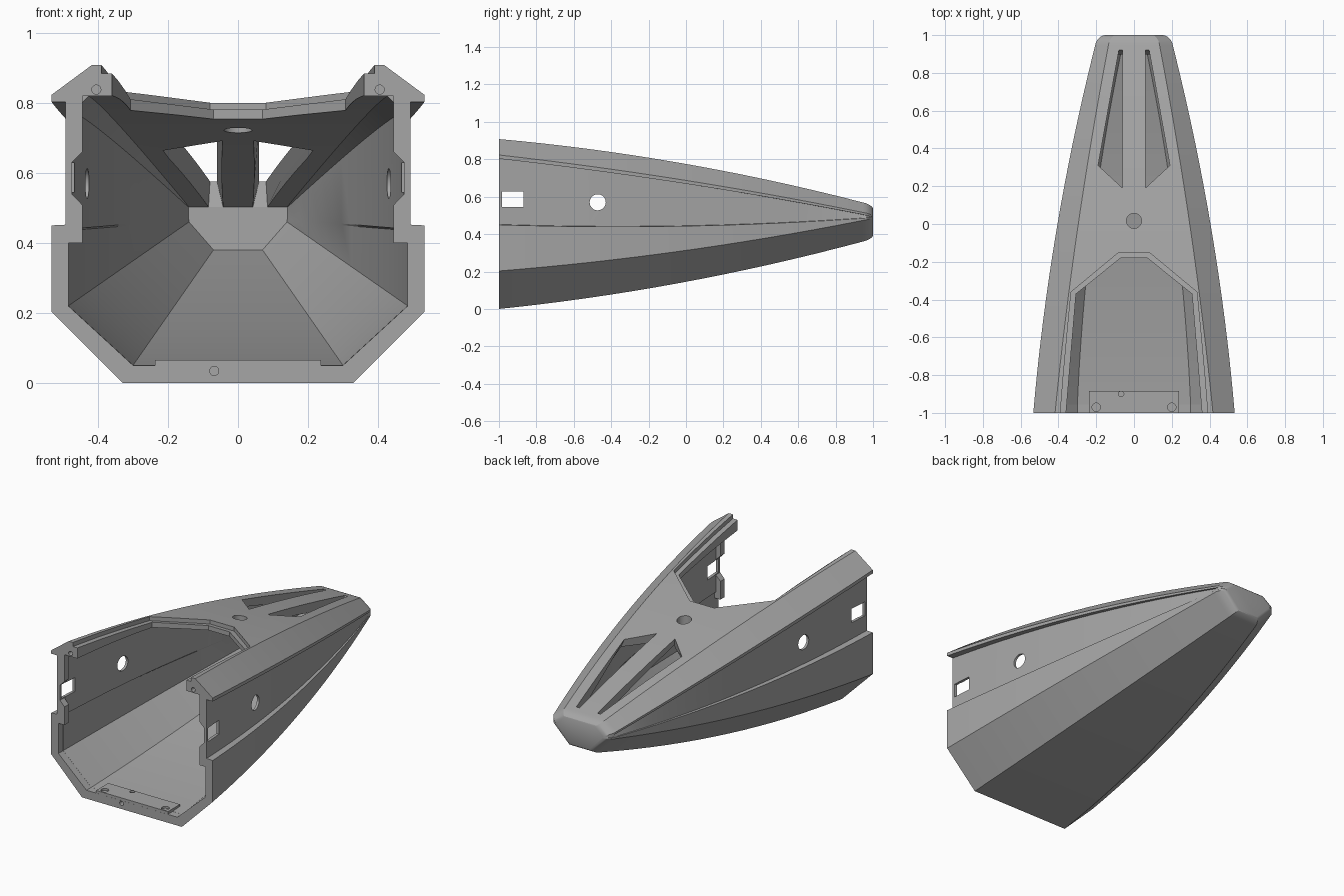
import bpy, bmesh, math
from mathutils import Matrix

if "Cube" in bpy.data.objects:
    bpy.data.objects.remove(bpy.data.objects["Cube"])

grey = bpy.data.materials.new("plain_grey")
grey.diffuse_color = (0.38, 0.38, 0.38, 1)
grey.use_nodes = True
grey.node_tree.nodes["Principled BSDF"].inputs["Base Color"].default_value = grey.diffuse_color


def q(a, b, c, y):
    """Smooth curve through values at y = -1, 0, 1."""
    return b + (c - a) / 2 * y + ((a + c) / 2 - b) * y * y


def top_z(y):
    return q(0.908, 0.775, 0.555, y)


def roof_z(y):
    return q(0.82, 0.725, 0.47, y)


def finish(name, bm):
    bmesh.ops.recalc_face_normals(bm, faces=bm.faces)
    bmesh.ops.triangulate(bm, faces=[f for f in bm.faces if len(f.verts) > 4])
    me = bpy.data.meshes.new(name)
    bm.to_mesh(me)
    bm.free()
    me.materials.append(grey)
    ob = bpy.data.objects.new(name, me)
    bpy.context.collection.objects.link(ob)
    return ob


def loft(name, rings):
    bm = bmesh.new()
    loops = [[bm.verts.new(p) for p in r] for r in rings]
    n = len(loops[0])
    for a, b in zip(loops, loops[1:]):
        for i in range(n):
            j = (i + 1) % n
            bm.faces.new((a[i], a[j], b[j], b[i]))
    bm.faces.new(loops[0])
    bm.faces.new(loops[-1])
    return finish(name, bm)


def mirrored(half, y):
    """Closed ring from the right half of a section."""
    return [(x, y, z) for x, z in half] + [(-x, y, z) for x, z in reversed(half)]


def box(name, x0, x1, y0, y1, z0, z1):
    return loft(name, [[(x0, y, z0), (x1, y, z0), (x1, y, z1), (x0, y, z1)] for y in (y0, y1)])


def rod(name, loc, r, length, axis):
    bm = bmesh.new()
    turn = {"x": Matrix.Rotation(math.pi / 2, 4, "Y"),
            "y": Matrix.Rotation(math.pi / 2, 4, "X"), "z": Matrix()}[axis]
    bmesh.ops.create_cone(bm, cap_ends=True, segments=32, radius1=r, radius2=r, depth=length,
                          matrix=Matrix.Translation(loc) @ turn)
    return finish(name, bm)


def cut(target, cutter):
    m = target.modifiers.new("cut", "BOOLEAN")
    m.operation, m.solver, m.object = "DIFFERENCE", "EXACT", cutter
    bpy.context.view_layer.objects.active = target
    bpy.ops.object.modifier_apply(modifier=m.name)
    bpy.data.objects.remove(cutter)


# Outer hull section: floor, chine, recessed side panel, overhanging lip, deck
def outer(y, k=0.0):
    w = q(0.533, 0.405, 0.192, y)
    s = max((0.96 - y) / 1.96, 0)
    g_low = 0.002 + 0.038 * s
    g_top = 0.010 + 0.030 * s if y < 0.95 else 0.002
    ledge = q(0.45, 0.443, 0.488, y)
    half = [(q(0.33, 0.245, 0.082, y), q(0.0, 0.145, 0.375, y)),
            (w, q(0.203, 0.313, 0.484, y)), (w, ledge),
            (w - g_low, ledge + 0.002), (w - g_top, q(0.803, 0.669, 0.493, y)),
            (w, q(0.803, 0.669, 0.494, y)), (w, q(0.823, 0.687, 0.505, y)),
            (q(0.418, 0.295, 0.125, y), top_z(y))]
    return mirrored([(x * (1 - k), 0.465 + (z - 0.465) * (1 - k)) for x, z in half], y)


# Inner cavity section, blending from the front profile to the small rear wall
def inner(y):
    t = 0.35 + 0.549 * y + 0.1923 * y * y

    def mix(a, b):
        return a + (b - a) * t
    xl, xu = mix(0.485, 0.14), q(0.475, 0.36, 0.11, y)
    c, seam = 0.045 * (1 - t), mix(0.435, 0.463)
    return mirrored([(mix(0.30, 0.07), mix(0.05, 0.38)), (xl, mix(0.22, 0.46)), (xl, seam),
                     (xu, seam + 0.005), (xu, roof_z(y) - c - 0.001), (xu - c - 0.001, roof_z(y))], y)


ys = [-1 + 1.92 * i / 16 for i in range(17)]
rings = [outer(y) for y in ys + [0.945, 0.962]]
rings += [outer(0.975, 0.025), outer(0.99, 0.08), outer(0.997, 0.14), outer(1.0, 0.21)]
hull = loft("hull_shell", rings)
cut(hull, loft("cavity", [inner(-0.96 + 1.86 * i / 16) for i in range(17)]))

# Front rim opening, leaving narrow posts at the sides
rim = [(0.30, 0.05), (0.485, 0.22), (0.485, 0.40), (0.445, 0.40), (0.445, 0.82)]
cut(hull, loft("rim_opening", [mirrored(rim, y) for y in (-1.05, -0.955)]))

# Cockpit opening with a shallow step around its rim
for pts, low in (([(-1.05, 0.394), (-0.8, 0.374), (-0.58, 0.354), (-0.36, 0.333), (-0.15, 0.08)],
                  lambda y: top_z(y) - 0.024),
                 ([(-1.05, 0.364), (-0.37, 0.307), (-0.18, 0.07)], lambda y: 0.62)):
    cut(hull, loft("opening", [[(-h, y, low(y)), (h, y, low(y)), (h, y, 1.1), (-h, y, 1.1)]
                               for y, h in pts]))

# Flared deck slots, clip notches, side windows and post screw holes
slot = [(0.06, 0.92), (0.08, 0.92), (0.19, 0.31), (0.06, 0.19)]
flare = [(0.04, 0.895), (0.085, 0.895), (0.22, 0.305), (0.04, 0.17)]
for s in (-1, 1):
    cut(hull, loft("slot", [[(s * x, y, 1.0) for x, y in slot],
                            [(s * x, y, top_z(y)) for x, y in slot],
                            [(s * x, y, roof_z(y) - 0.012) for x, y in flare]]))
    notch = [(0.40, 0.705), (0.40, 0.462), (0.475, 0.54), (0.475, 0.63)]
    cut(hull, loft("notch", [[(s * x, y, z) for x, z in notch] for y in (-1.05, -0.95)]))
    cut(hull, box("window", s * 0.42, s * 0.6, -0.985, -0.87, 0.545, 0.628))
    cut(hull, rod("side_hole", (s * 0.45, -0.472, 0.57), 0.043, 0.3, "x"))
    cut(hull, rod("post_hole", (s * 0.405, -1, 0.838), 0.013, 0.24, "y"))
cut(hull, rod("deck_hole", (0, 0.017, 0.75), 0.04, 0.2, "z"))
cut(hull, rod("front_hole", (-0.068, -1, 0.034), 0.013, 0.16, "y"))

# Raised sill inside the front edge, with two screw holes and a small notch
sill = box("front_sill", -0.237, 0.237, -0.9995, -0.885, 0.046, 0.066)
for x in (-0.2, 0.2):
    cut(sill, rod("sill_hole", (x, -0.97, 0.07), 0.022, 0.03, "z"))
cut(sill, rod("sill_notch", (-0.068, -0.9, 0.07), 0.014, 0.03, "z"))

for ob in (hull, sill):
    bpy.ops.object.select_all(action="DESELECT")
    ob.select_set(True)
    bpy.context.view_layer.objects.active = ob
    bpy.ops.object.shade_smooth_by_angle(angle=math.radians(20))
